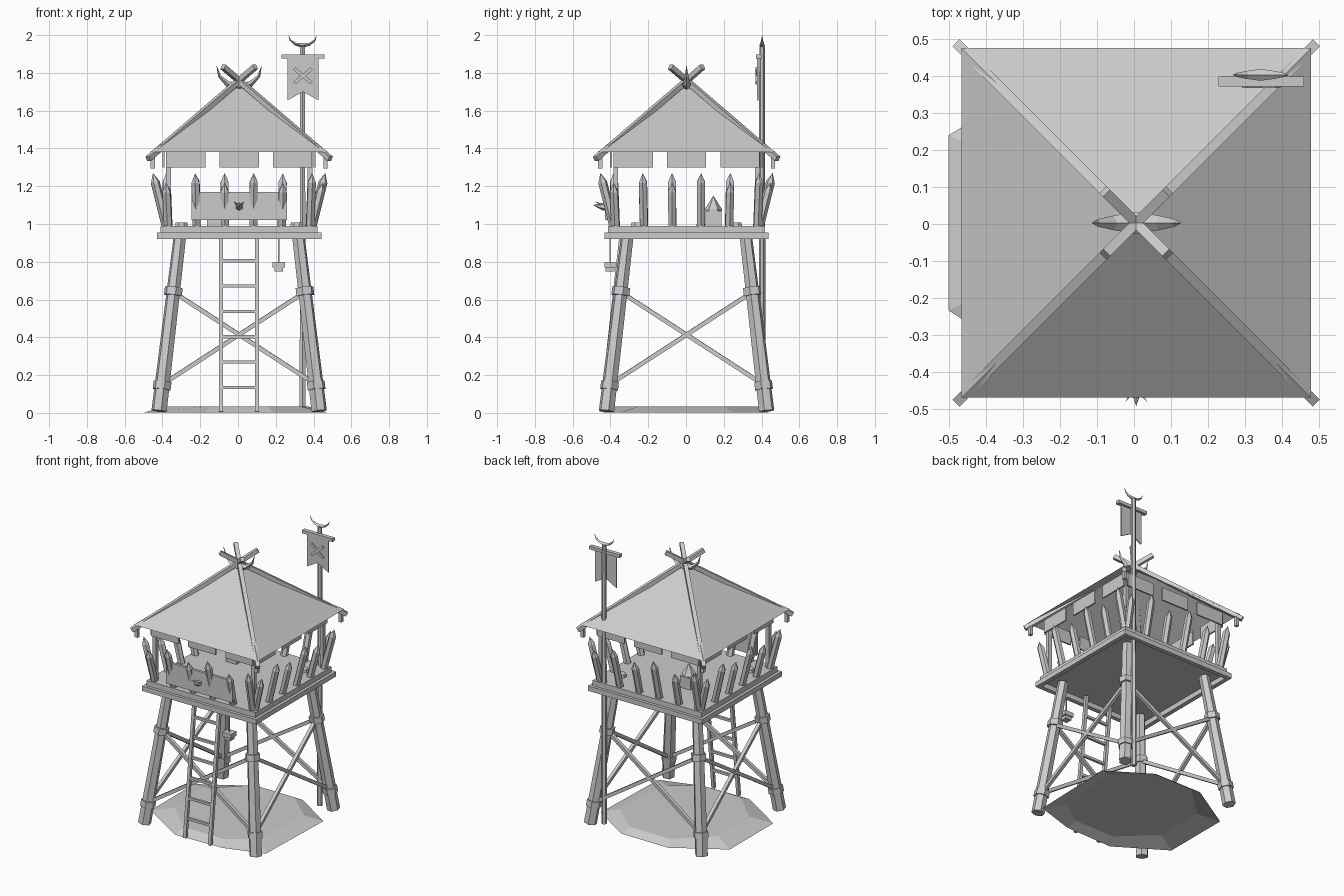
import bpy, bmesh, math
from mathutils import Vector, Matrix

cube = bpy.data.objects.get("Cube")
if cube:
    bpy.data.objects.remove(cube)

grey = bpy.data.materials.new("plain grey")
grey.use_nodes = True
GREY = (0.6, 0.6, 0.6, 1)
grey.diffuse_color = GREY
grey.node_tree.nodes["Principled BSDF"].inputs["Base Color"].default_value = GREY
ORIGIN = (0.006, 0.003, 0)


def finish(name, bm, solid=True):
    if solid:
        bmesh.ops.recalc_face_normals(bm, faces=bm.faces)
    mesh = bpy.data.meshes.new(name)
    bm.to_mesh(mesh)
    bm.free()
    mesh.materials.append(grey)
    obj = bpy.data.objects.new(name, mesh)
    obj.location = ORIGIN
    bpy.context.collection.objects.link(obj)
    return obj


def box(name, center, size, turn=Matrix()):
    bm = bmesh.new()
    bmesh.ops.create_cube(bm, size=1, matrix=Matrix.Translation(center) @ turn @ Matrix.Diagonal((*size, 1)))
    return finish(name, bm)


def pole(name, start, end, r0, r1=None, sides=6, tip=0):
    """Straight tapered prism between two points, optionally sharpened."""
    start, end = Vector(start), Vector(end)
    axis = (end - start).normalized()
    turn = axis.to_track_quat('Z', 'Y')
    rings = [(start, r0), (end - axis * tip, r0 if r1 is None else r1)]
    bm = bmesh.new()
    loops = []
    for center, r in rings:
        angles = [math.tau * (i + 0.5) / sides for i in range(sides)]
        loops.append([bm.verts.new(center + turn @ Vector((r * math.cos(a), r * math.sin(a), 0))) for a in angles])
    bm.faces.new(loops[0])
    if tip:
        point = bm.verts.new(end)
    else:
        bm.faces.new(loops[1])
    for i in range(sides):
        j = (i + 1) % sides
        bm.faces.new((loops[0][i], loops[0][j], loops[1][j], loops[1][i]))
        if tip:
            bm.faces.new((loops[1][i], loops[1][j], point))
    return finish(name, bm)


def plate(name, outline, y, depth):
    """Flat outline in x and z, given thickness along y."""
    bm = bmesh.new()
    face = bm.faces.new([bm.verts.new((x, y, z)) for x, z in outline])
    moved = bmesh.ops.extrude_face_region(bm, geom=[face])["geom"]
    bmesh.ops.translate(bm, vec=(0, depth, 0), verts=[v for v in moved if isinstance(v, bmesh.types.BMVert)])
    return finish(name, bm)


def crescent(name, center, half_width, height, thick, depth):
    """Upturned horns with a diamond section that fades to both tips."""
    bm = bmesh.new()
    steps, rings = 6, []
    for i in range(steps + 1):
        t = 2 * i / steps - 1
        a = math.pi / 2 * t
        fade = max(1 - abs(t), 0.02)
        out = Vector((math.sin(a), 0, -math.cos(a)))
        mid = Vector(center) + Vector((half_width * out.x, 0, height * (1 + out.z)))
        rings.append([bm.verts.new(mid + v * fade) for v in
                      (out * thick, Vector((0, depth, 0)), -out * thick, Vector((0, -depth, 0)))])
    for a, b in zip(rings, rings[1:]):
        for i in range(4):
            j = (i + 1) % 4
            bm.faces.new((a[i], a[j], b[j], b[i]))
    bm.faces.new(rings[0])
    bm.faces.new(rings[-1])
    return finish(name, bm)


# Uneven earth mound, open underneath
bm = bmesh.new()
rim = [(28, 0.53), (67, 0.47), (112, 0.47), (155, 0.56), (205, 0.56), (248, 0.48), (292, 0.47), (322, 0.57)]
outer = [bm.verts.new((r * math.cos(math.radians(a)), r * math.sin(math.radians(a)), 0.002)) for a, r in rim]
inner = [bm.verts.new((0.41 * math.cos(math.radians(a)), 0.41 * math.sin(math.radians(a)), 0.035)) for a, r in rim]
for i in range(8):
    bm.faces.new((outer[i - 1], outer[i], inner[i], inner[i - 1]))
bm.faces.new(inner)
finish("ground_mound", bm, solid=False)

# Legs with binding collars, roof posts, rafters and hanging eave nubs
CORNERS = [(1, 1), (-1, 1), (-1, -1), (1, -1)]


def leg_at(z):
    return 0.425 - 0.112 * z / 0.94


for sx, sy in CORNERS:
    def on_leg(z):
        return Vector((sx * leg_at(z), sy * leg_at(z), z))
    pole("leg", on_leg(0.01), on_leg(0.94), 0.042, 0.034)
    for z in (0.145, 0.643):
        pole("leg_collar", on_leg(z - 0.021), on_leg(z + 0.021), 0.049)
    box("roof_post", (sx * 0.375, sy * 0.375, 1.19), (0.026, 0.026, 0.42))
    pole("rafter", (sx * 0.482, sy * 0.482, 1.345), (-sx * 0.085, -sy * 0.085, 1.832), 0.019, sides=4)
    box("eave_nub", (sx * 0.457, sy * 0.457, 1.325), (0.022, 0.022, 0.06))

# Platform deck on a frame of four beams
box("deck", (0, 0, 0.972), (0.83, 0.83, 0.036))
for s in (-1, 1):
    box("frame_beam", (0, s * 0.42, 0.937), (0.87, 0.03, 0.034))
    box("frame_beam", (s * 0.42, 0, 0.937), (0.03, 0.81, 0.034))

# Each side: crossed braces, leaning stakes and hanging cloths
for side in range(4):
    spin = Matrix.Rotation(math.radians(90 * side), 4, 'Z')
    for s in (-1, 1):
        low, high = leg_at(0.15), leg_at(0.64)
        pole("cross_brace", spin @ Vector((-s * low, -low, 0.15)), spin @ Vector((s * high, -high, 0.64)), 0.016, sides=4)
    for i in range(6):
        x, top = -0.375 + 0.15 * i, 1.27 if i % 2 else 1.22
        pole("stake", spin @ Vector((x, -0.385, 0.985)), spin @ Vector((x * 1.03, -0.385 - 0.25 * (top - 0.985), top)),
             0.024, tip=0.05)
    for x in (-0.283, 0, 0.283):
        box("eave_cloth", spin @ Vector((x, -0.4, 1.345)), (0.208, 0.01, 0.09), spin)

# Front shield board with a spiked boss
box("front_board", (0, -0.424, 1.095), (0.505, 0.018, 0.15))
pole("boss_spike", (0, -0.425, 1.09), (0, -0.495, 1.1), 0.02, tip=0.05)
for s in (-1, 1):
    pole("boss_horn", (0, -0.44, 1.095), (s * 0.03, -0.485, 1.12), 0.007, tip=0.04, sides=4)

# Ladder
rail_foot, rail_top = -0.45, -0.345
for s in (-1, 1):
    pole("ladder_rail", (s * 0.095, rail_foot, 0.005), (s * 0.095, rail_top, 0.94), 0.015, sides=4)
for i in range(6):
    z = 0.135 + 0.134 * i
    y = rail_foot + (rail_top - rail_foot) * z / 0.94
    pole("ladder_rung", (-0.095, y, z), (0.095, y, z), 0.012, sides=4)

# Pyramid roof, open underneath
bm = bmesh.new()
apex = bm.verts.new((0, 0, 1.732))
eave = [bm.verts.new((sx * 0.472, sy * 0.472, 1.38)) for sx, sy in CORNERS]
for i in range(4):
    bm.faces.new((eave[i], eave[(i + 1) % 4], apex))
finish("roof", bm, solid=False)
crescent("roof_horns", (0, 0, 1.725), 0.12, 0.115, 0.024, 0.03)

# Banner on a tall pole
PX, PY = 0.336, 0.4
pole("banner_pole", (PX, PY, 0.02), (PX, PY, 1.94), 0.018, 0.015)
box("banner_crossbar", (PX + 0.002, PY - 0.018, 1.887), (0.23, 0.028, 0.022))
plate("banner", [(0.257, 1.885), (0.42, 1.885), (0.42, 1.655), (0.338, 1.7), (0.257, 1.655)], 0.373, 0.008)
for s in (-1, 1):
    box("banner_cross", (0.338, 0.369, 1.785), (0.12, 0.008, 0.018), Matrix.Rotation(s * math.radians(40), 4, 'Y'))
crescent("banner_horns", (PX, PY, 1.945), 0.075, 0.055, 0.012, 0.016)

# Hanging lantern
LX, LY = 0.21, -0.405
pole("lantern_cord", (LX, LY, 0.8), (LX, LY, 0.95), 0.005, sides=4)
box("lantern_base", (LX, LY, 0.759), (0.046, 0.046, 0.022))
box("lantern_body", (LX, LY, 0.785), (0.066, 0.06, 0.03))

# Goods on the deck
box("crate", (-0.13, 0.142, 1.028), (0.08, 0.085, 0.08))
pole("crate_cap", (-0.13, 0.142, 1.068), (-0.13, 0.142, 1.15), 0.045, tip=0.07)
for x, y in ((0.305, 0.26), (-0.305, -0.26)):
    pole("bowl", (x, y, 0.988), (x, y, 1.008), 0.037, 0.033, sides=8)
